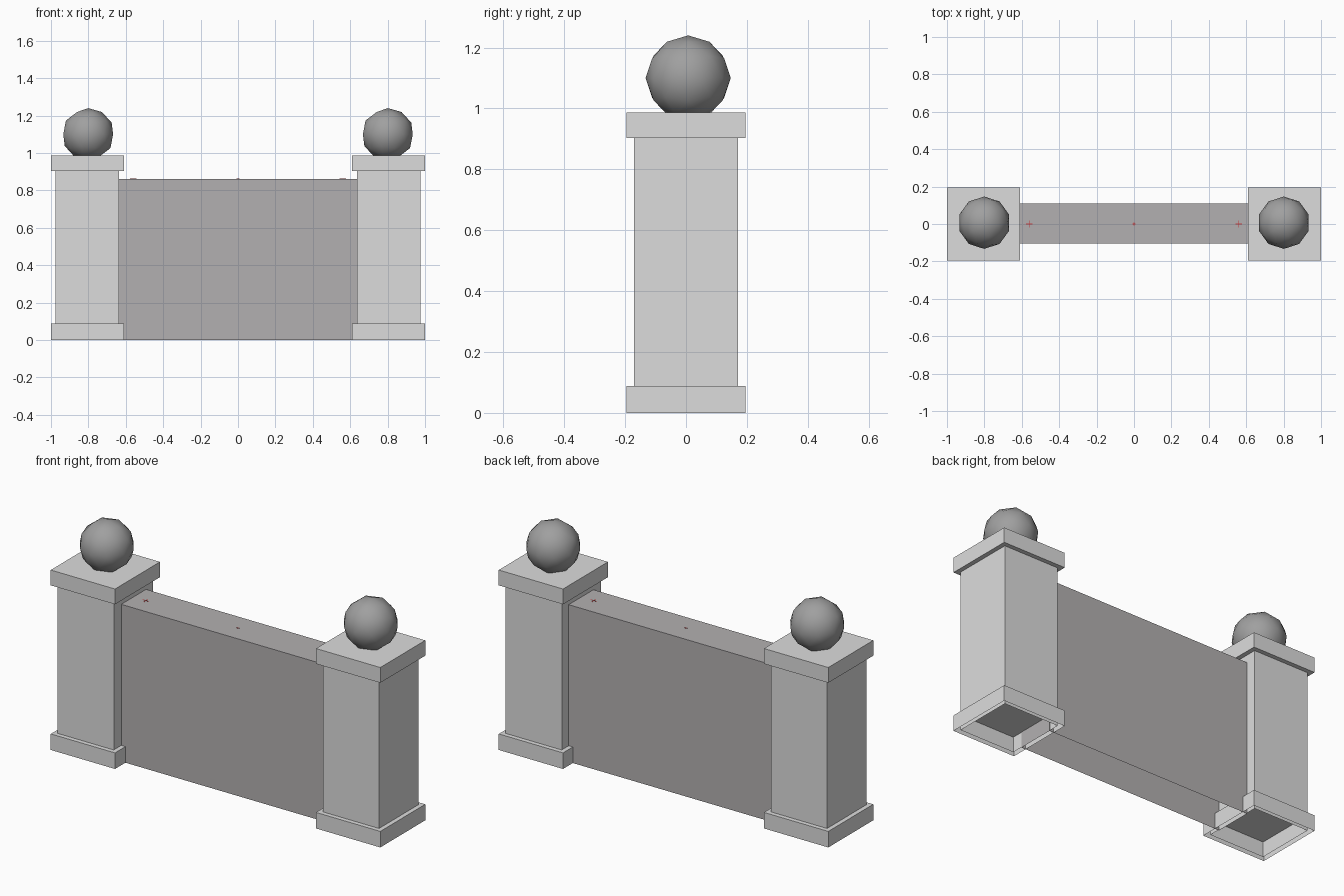
import bpy, bmesh
from mathutils import Matrix

if "Cube" in bpy.data.objects:
    bpy.data.objects.remove(bpy.data.objects["Cube"])


def material(name, r, g, b):
    m = bpy.data.materials.new(name)
    m.diffuse_color = (r, g, b, 1)
    m.use_nodes = True
    m.node_tree.nodes["Principled BSDF"].inputs["Base Color"].default_value = m.diffuse_color
    return m


STONE = material("light stone", 0.72, 0.72, 0.72)
PANEL = material("grey panel", 0.45, 0.435, 0.44)
BALL = material("dark ball grey", 0.35, 0.35, 0.35)
RED = material("red mark", 0.6, 0.05, 0.05)


def finish(bm, name, mat):
    me = bpy.data.meshes.new(name)
    bm.to_mesh(me)
    bm.free()
    me.materials.append(mat)
    ob = bpy.data.objects.new(name, me)
    bpy.context.collection.objects.link(ob)
    return ob


def box(name, lo, hi, mat, open_bottom=False):
    bm = bmesh.new()
    size = [b - a for a, b in zip(lo, hi)]
    mid = [(a + b) / 2 for a, b in zip(lo, hi)]
    bmesh.ops.create_cube(bm, size=1, matrix=Matrix.Translation(mid) @ Matrix.Diagonal((*size, 1)))
    if open_bottom:
        bm.normal_update()
        down = [f for f in bm.faces if f.normal.z < -0.9]
        bmesh.ops.delete(bm, geom=down, context='FACES_ONLY')
    return finish(bm, name, mat)


def block(name, cx, half, z0, z1, open_bottom):
    return box(name, (cx - half, -half, z0), (cx + half, half, z1), STONE, open_bottom)


# Two pillars: hollow base and shaft, solid cap, ball finial
for side, cx in (("left", -0.805), ("right", 0.805)):
    block(side + "_pillar_base", cx, 0.195, 0, 0.088, True)
    block(side + "_pillar_shaft", cx, 0.17, 0.003, 0.903, True)
    block(side + "_pillar_cap", cx, 0.195, 0.903, 0.987, False)
    bm = bmesh.new()
    bmesh.ops.create_icosphere(bm, subdivisions=2, radius=0.14,
                               matrix=Matrix.Translation((cx * 0.995, 0.007, 1.1)))
    for f in bm.faces:
        f.smooth = True
    finish(bm, side + "_ball", BALL)

# Wall between the pillars, open underneath
box("wall_panel", (-0.637, -0.105, 0), (0.637, 0.11, 0.862), PANEL, True)

# Tiny red cross marks on the wall top
for name, x, s in (("left", -0.56, 0.018), ("middle", 0, 0.007), ("right", 0.56, 0.018)):
    box(name + "_mark_long", (x - s, -0.0015, 0.861), (x + s, 0.0015, 0.863), RED)
    box(name + "_mark_cross", (x - 0.0015, -s, 0.861), (x + 0.0015, s, 0.863), RED)
